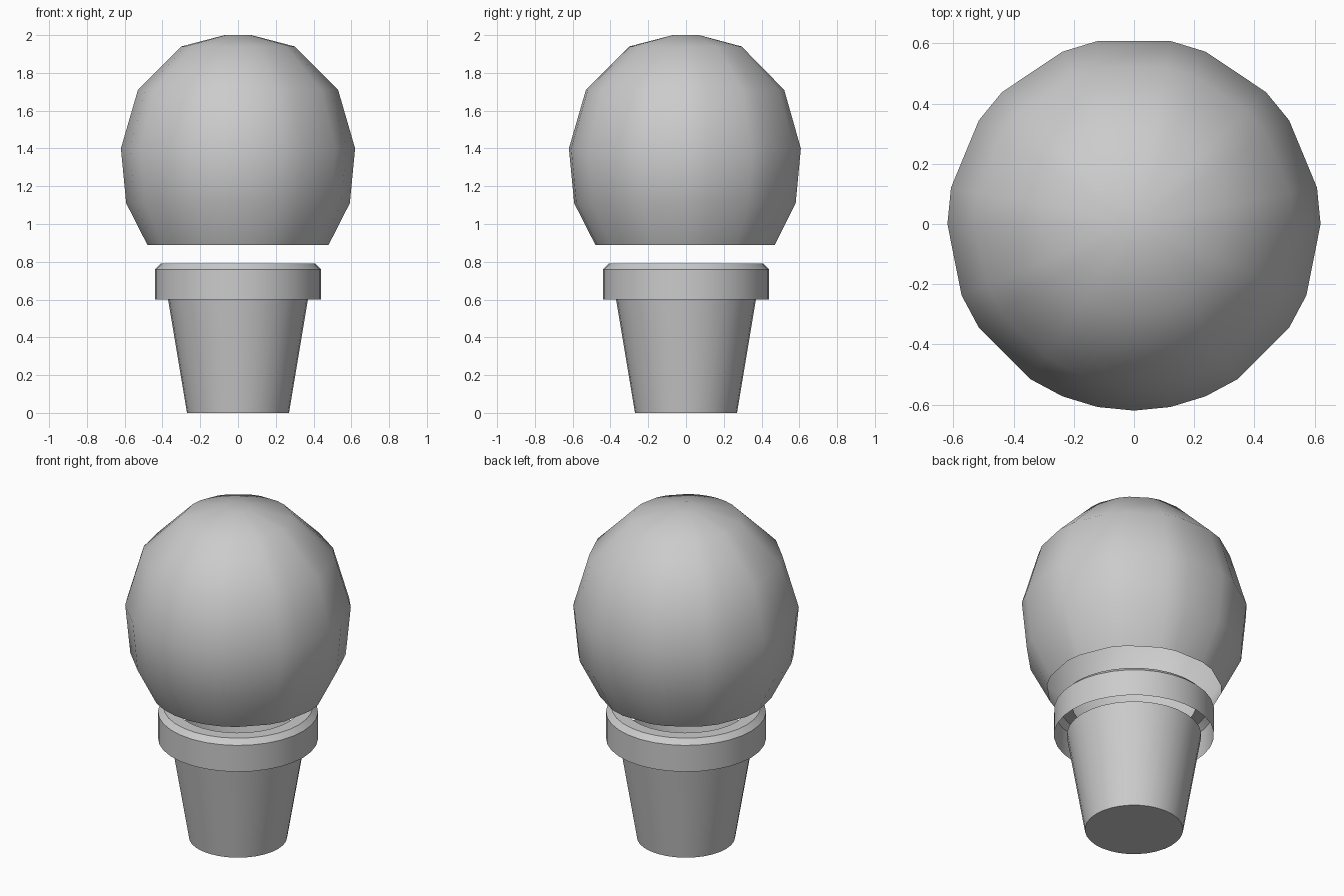
import bpy, bmesh, math

if "Cube" in bpy.data.objects:
    bpy.data.objects.remove(bpy.data.objects["Cube"])


def lathe(name, profile, angles, cap_bottom=False, cap_top=False, sharp=40):
    """Revolve (radius, z) points through the given angles (degrees)."""
    bm = bmesh.new()
    rings = []
    for r, z in profile:
        rings.append([bm.verts.new((r * math.cos(math.radians(a)),
                                    r * math.sin(math.radians(a)), z)) for a in angles])
    n = len(angles)
    for lo, hi in zip(rings, rings[1:]):
        for i in range(n):
            j = (i + 1) % n
            bm.faces.new((lo[i], lo[j], hi[j], hi[i]))
    if cap_bottom:
        bm.faces.new(rings[0][::-1])
    if cap_top:
        bm.faces.new(rings[-1])
    mesh = bpy.data.meshes.new(name)
    bm.to_mesh(mesh)
    bm.free()
    obj = bpy.data.objects.new(name, mesh)
    bpy.context.collection.objects.link(obj)
    bpy.ops.object.select_all(action='DESELECT')
    obj.select_set(True)
    bpy.context.view_layer.objects.active = obj
    bpy.ops.object.shade_smooth_by_angle(angle=math.radians(sharp))
    return obj


round_angles = [i * 360 / 32 for i in range(32)]

# Tapered pot, closed base and open top
lathe("pot", [(0.27, 0), (0.37, 0.6)], round_angles, cap_bottom=True)

# Rim: hollow collar with chamfer and inward lip
lathe("pot_rim", [(0.44, 0.6), (0.44, 0.76), (0.41, 0.79), (0.34, 0.79)],
      round_angles, sharp=30)

# Clipped foliage ball: coarse irregular facets, mirrored left-right, open below
right = [-78.75, -67.5, -56.25, -33.75, -22.5, 0, 11.25, 33.75, 45, 67.5, 78.75]
ball_angles = [-90] + right + [180 - a for a in reversed(right)]
ball_profile = [(0.48, 0.89), (0.592, 1.11), (0.62, 1.40), (0.53, 1.71),
                (0.30, 1.94), (0.07, 2.0)]
lathe("foliage_ball", ball_profile, ball_angles, cap_top=True, sharp=60)
